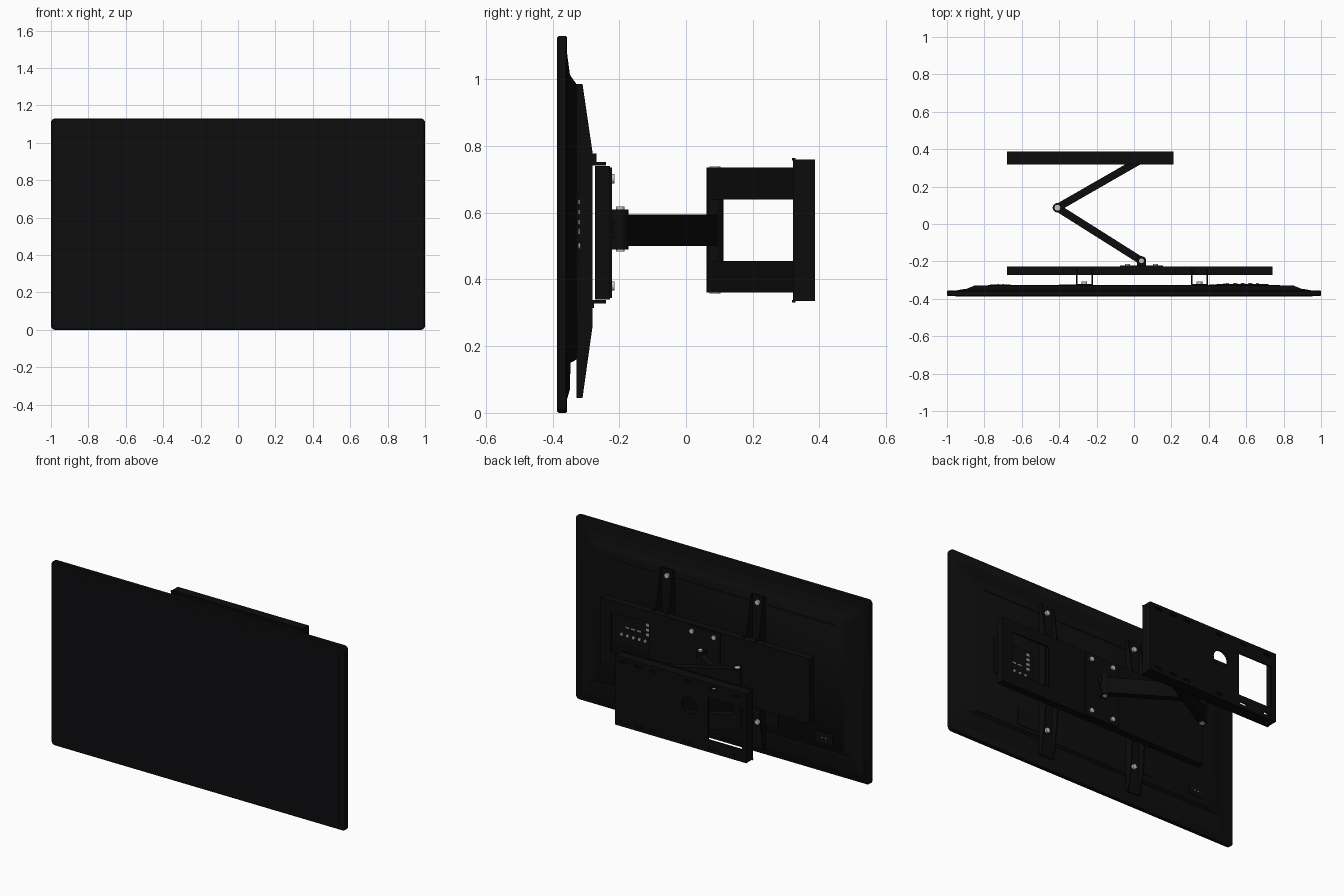
import bpy, bmesh, math
from mathutils import Matrix, Vector

if "Cube" in bpy.data.objects:
    bpy.data.objects.remove(bpy.data.objects["Cube"])


def material(name, r, g, b):
    m = bpy.data.materials.new(name)
    m.diffuse_color = (r, g, b, 1)
    m.use_nodes = True
    m.node_tree.nodes["Principled BSDF"].inputs["Base Color"].default_value = m.diffuse_color
    return m


BLACK = material("black_plastic", .004, .004, .004)
SCREEN = material("screen_black", .004, .004, .0047)
STEEL = material("black_steel", .0036, .0036, .0036)
METAL = material("bright_metal", .55, .55, .53)
PORT = material("port_grey", .35, .35, .36)


def finish(name, bm, mat, smooth=False):
    bmesh.ops.recalc_face_normals(bm, faces=bm.faces)
    me = bpy.data.meshes.new(name)
    bm.to_mesh(me)
    bm.free()
    me.materials.append(mat)
    ob = bpy.data.objects.new(name, me)
    bpy.context.collection.objects.link(ob)
    if smooth:
        bpy.ops.object.select_all(action='DESELECT')
        ob.select_set(True)
        bpy.context.view_layer.objects.active = ob
        bpy.ops.object.shade_smooth_by_angle(angle=math.radians(35))
    return ob


def add_box(bm, x0, x1, y0, y1, z0, z1):
    m = Matrix.Translation(((x0 + x1) / 2, (y0 + y1) / 2, (z0 + z1) / 2))
    m = m @ Matrix.Diagonal((x1 - x0, y1 - y0, z1 - z0, 1))
    bmesh.ops.create_cube(bm, size=1, matrix=m)


def boxes(name, mat, *dims):
    bm = bmesh.new()
    for d in dims:
        add_box(bm, *d)
    return finish(name, bm, mat)


def add_cyl(bm, p0, p1, r, n=20):
    p0, p1 = Vector(p0), Vector(p1)
    d = p1 - p0
    m = Matrix.Translation((p0 + p1) / 2) @ d.to_track_quat('Z', 'Y').to_matrix().to_4x4()
    bmesh.ops.create_cone(bm, cap_ends=True, segments=n, radius1=r, radius2=r, depth=d.length, matrix=m)


def cyls(name, mat, *items):
    bm = bmesh.new()
    for it in items:
        add_cyl(bm, *it)
    return finish(name, bm, mat, True)


def loft(name, mat, rings):
    """rings: (y, half width, z0, z1, corner radius), joined front to back"""
    bm = bmesh.new()
    prev = None
    for y, hw, z0, z1, r in rings:
        ring = []
        for cx, cz, a0 in ((hw - r, z1 - r, 0), (r - hw, z1 - r, 90), (r - hw, z0 + r, 180), (hw - r, z0 + r, 270)):
            for k in range(5):
                a = math.radians(a0 + 22.5 * k)
                ring.append(bm.verts.new((cx + r * math.cos(a), y, cz + r * math.sin(a))))
        if prev:
            for i in range(len(ring)):
                j = (i + 1) % len(ring)
                bm.faces.new((prev[i], prev[j], ring[j], ring[i]))
        else:
            bm.faces.new(ring)
        prev = ring
    bm.faces.new(prev)
    return finish(name, bm, mat, True)


def cut(ob, rects, holes, y0, y1):
    """cut rectangles (x0, x1, z0, z1) and round holes (x, z, r) through a plate"""
    bm = bmesh.new()
    for x0, x1, z0, z1 in rects:
        add_box(bm, x0, x1, y0, y1, z0, z1)
    for x, z, r in holes:
        add_cyl(bm, (x, y0, z), (x, y1, z), r, 28)
    cutter = finish("cutter", bm, STEEL)
    cutter.hide_render = True
    mod = ob.modifiers.new("cut", 'BOOLEAN')
    mod.operation = 'DIFFERENCE'
    mod.solver = 'EXACT'
    mod.object = cutter
    dg = bpy.context.evaluated_depsgraph_get()
    me = bpy.data.meshes.new_from_object(ob.evaluated_get(dg))
    ob.modifiers.clear()
    ob.data = me
    bpy.data.objects.remove(cutter)


def tray(name, x0, x1, y0, y1, z0, z1, rects, holes=()):
    """plate at y1 with flanges reaching forward to y0"""
    t = .01
    plate = boxes(name, STEEL, (x0, x1, y1 - t, y1, z0, z1))
    cut(plate, rects, holes, y1 - .05, y1 + .05)
    boxes(name + "_flanges", STEEL,
          (x0, x1, y0, y1 - t, z1 - t, z1), (x0, x1, y0, y1 - t, z0, z0 + t),
          (x0, x0 + t, y0, y1 - t, z0 + t, z1 - t), (x1 - t, x1, y0, y1 - t, z0 + t, z1 - t))


# television: front frame, screen and stepped back shell
loft("front_frame", BLACK, [(-.386, .995, .005, 1.125, .02), (-.381, 1, 0, 1.13, .022),
                            (-.36, 1, 0, 1.13, .022), (-.356, .995, .005, 1.125, .02)])
boxes("screen", SCREEN, (-.955, .955, -.387, -.3855, .04, 1.085))
loft("back_shell", BLACK, [(-.358, .965, .035, 1.09, .02), (-.348, .91, .07, 1.015, .02),
                           (-.346, .895, .15, 1.01, .02), (-.328, .85, .16, .985, .02)])
boxes("back_vents", BLACK, (.4, .55, -.33, -.324, .18, .29), (-.4, -.3, -.33, -.324, .2, .32),
      (-.78, .78, -.33, -.325, .93, .94))

# connectors on the back
boxes("connector_panel", BLACK, (.44, .72, -.33, -.322, .44, .66))
bm = bmesh.new()
for k in range(5):
    add_cyl(bm, (.5 + .04 * k, -.325, .5), (.5 + .04 * k, -.316, .5), .009, 12)
for k in range(4):
    add_box(bm, .475, .495, -.325, -.317, .535 + .03 * k, .55 + .03 * k)
for k in range(3):
    add_box(bm, .53 + .04 * k, .555 + .04 * k, -.325, -.318, .545, .553)
finish("connectors", bm, PORT)
boxes("power_socket", BLACK, (-.77, -.66, -.33, -.324, .2, .26))
cyls("power_socket_pins", PORT, *[((x, -.326, .228), (x, -.32, .228), .004, 8) for x in (-.725, -.7)])

# vertical mounting rails: tapered side flanges joined by a web
RAILS = (-.265, .35)
PROFILE = [(-.328, .045), (-.31, .045), (-.28, .26), (-.28, .78), (-.31, .985), (-.328, .985)]
for rx in RAILS:
    bm = bmesh.new()
    add_box(bm, rx - .04, rx + .04, -.328, -.32, .045, .985)
    for side in (-1, 1):
        xa = rx + side * .042
        f = bm.faces.new([bm.verts.new((xa - .004, y, z)) for y, z in PROFILE])
        new = bmesh.ops.extrude_face_region(bm, geom=[f])['geom']
        bmesh.ops.translate(bm, vec=(.008, 0, 0), verts=[v for v in new if isinstance(v, bmesh.types.BMVert)])
        # hooks gripping the wide panel
        add_box(bm, xa - .004, xa + .004, -.285, -.24, .742, .752)
        add_box(bm, xa - .004, xa + .004, -.285, -.24, .328, .338)
        add_box(bm, xa - .004, xa + .004, -.285, -.268, .752, .778)
        add_box(bm, xa - .004, xa + .004, -.285, -.275, .315, .33)
    finish("mounting_rail", bm, STEEL)
cyls("rail_bolts", METAL, *[((x, -.322, z), (x, -.308, z), .015) for x in RAILS for z in (.21, .944)])

# wide panel behind the television, with an opening for the connectors
tray("wide_panel", -.68, .74, -.272, -.228, .34, .74, [(.41, .67, .42, .67)])

# tilt head plate, its bolts and its pivot
boxes("head_plate", STEEL, (-.075, .155, -.23, -.222, .345, .735))
cyls("head_bolts", METAL, *[((x, -.224, z), (x, -.214, z), .014) for x in (-.035, .115) for z in (.38, .702)])
boxes("head_ears", STEEL, (.015, .065, -.224, -.195, .57, .61), (.015, .065, -.224, -.195, .49, .525))
cyls("head_pivot", STEEL, ((.04, -.197, .49), (.04, -.197, .61), .025))
cyls("head_pin", METAL, ((.04, -.197, .484), (.04, -.197, .618), .013))


# folding arms
def arm(name, p0, p1, w, z0, z1):
    a, b = Vector(p0), Vector(p1)
    d = b - a
    m = (Matrix.Translation(((a.x + b.x) / 2, (a.y + b.y) / 2, (z0 + z1) / 2))
         @ Matrix.Rotation(math.atan2(d.y, d.x), 4, 'Z') @ Matrix.Diagonal((d.length, w, z1 - z0, 1)))
    bm = bmesh.new()
    bmesh.ops.create_cube(bm, size=1, matrix=m)
    finish(name, bm, STEEL)


ELBOW = (-.41, .087)
WALL = (.045, .348)
arm("front_arm", (.04, -.197), ELBOW, .04, .5, .595)
arm("upper_rear_arm", ELBOW, WALL, .04, .64, .735)
arm("lower_rear_arm", ELBOW, WALL, .04, .36, .455)
cyls("elbow_post", STEEL, ((*ELBOW, .36), (*ELBOW, .735), .025))
cyls("elbow_pin", METAL, ((*ELBOW, .357), (*ELBOW, .738), .016))
cyls("wall_pivot", STEEL, ((*WALL, .345), (*WALL, .75), .022))

# wall plate with cable window, round hole and rows of screw slots
slots = [(x - .025, x + .025, z - .007, z + .007)
         for z in (.362, .732) for x in (-.62, -.45, -.28, -.05, .05, .15)]
tray("wall_plate", -.68, .21, .32, .387, .335, .76,
     slots + [(-.65, -.42, .41, .67)], [(-.29, .585, .05)])
boxes("wall_plate_lips", STEEL, (-.68, .21, .318, .328, .757, .764), (-.68, .21, .318, .328, .331, .338))
